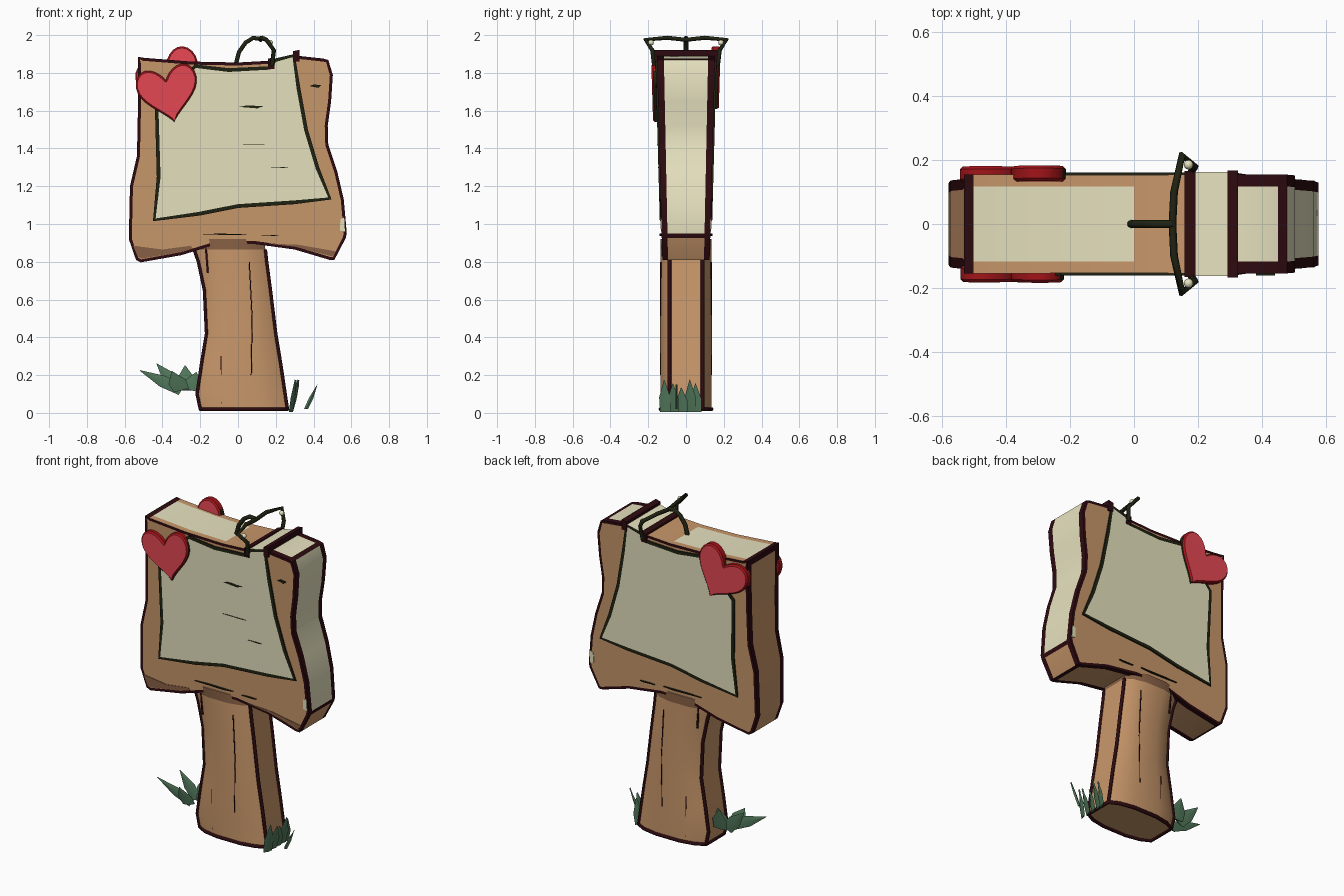
import bpy, bmesh, math
from mathutils import Vector

if "Cube" in bpy.data.objects:
    bpy.data.objects.remove(bpy.data.objects["Cube"])


def material(name, *rgb):
    m = bpy.data.materials.new(name)
    m.use_nodes = True
    m.diffuse_color = (*rgb, 1)
    m.node_tree.nodes["Principled BSDF"].inputs["Base Color"].default_value = (*rgb, 1)
    return m


WOOD = material("wood brown", .58, .31, .145)
DARK_WOOD = material("underside brown", .25, .12, .06)
CREAM = material("parchment cream", .81, .77, .53)
MAROON = material("dark maroon", .026, .003, .005)
OLIVE = material("dark olive", .014, .016, .006)
RED = material("heart red", .8, .065, .09)
CRIMSON = material("heart edge crimson", .36, .007, .01)
GREEN = material("grass green", .085, .19, .105)


def activate(ob):
    bpy.context.collection.objects.link(ob)
    bpy.ops.object.select_all(action='DESELECT')
    ob.select_set(True)
    bpy.context.view_layer.objects.active = ob


def finish(name, bm, mats, angle=35):
    bmesh.ops.recalc_face_normals(bm, faces=bm.faces)
    mesh = bpy.data.meshes.new(name)
    bm.to_mesh(mesh)
    bm.free()
    for m in mats:
        mesh.materials.append(m)
    activate(bpy.data.objects.new(name, mesh))
    bpy.ops.object.shade_smooth_by_angle(angle=math.radians(angle))


def loft(bm, rings):
    """Join closed rings of points; return the strips of side faces and two caps."""
    vs = [[bm.verts.new(p) for p in ring] for ring in rings]
    n = len(vs[0])
    strips = [[bm.faces.new((a[i], a[(i + 1) % n], b[(i + 1) % n], b[i])) for i in range(n)]
              for a, b in zip(vs, vs[1:])]
    return strips, [bm.faces.new(vs[0]), bm.faces.new(vs[-1])]


def depth(z):
    # The board is slightly thicker towards its top
    return .125 + .027 * (z - .8)


def slab(name, outline, layers, mats, extra=0, rim=0, lift=0, pick=lambda *a: 0):
    """Extrude an x-z outline through the depth layers and rim both caps."""
    bm = bmesh.new()
    strips, caps = loft(bm, [[(x, s * (depth(z) + extra), z) for x, z in outline] for s in layers])
    for k, strip in enumerate(strips):
        for i, face in enumerate(strip):
            p, q = Vector(outline[i]), Vector(outline[(i + 1) % len(outline)])
            d = q - p
            face.material_index = pick(k, (p + q) / 2, d.length, Vector((-d.y, d.x)).normalized())
    bmesh.ops.recalc_face_normals(bm, faces=bm.faces)
    if rim:
        for cap in caps:
            ring = bmesh.ops.inset_region(bm, faces=[cap], thickness=rim, depth=lift)["faces"]
            for face in ring:
                face.material_index = 1
    finish(name, bm, mats)


def tube(name, points, radius, mat, closed=False):
    cu = bpy.data.curves.new(name, 'CURVE')
    cu.dimensions = '3D'
    cu.bevel_depth, cu.bevel_resolution = radius, 1
    cu.use_fill_caps = True
    sp = cu.splines.new('POLY')
    sp.points.add(len(points) - 1)
    for pt, co in zip(sp.points, points):
        pt.co = (*co, 1)
    sp.use_cyclic_u = closed
    cu.materials.append(mat)
    activate(bpy.data.objects.new(name, cu))
    bpy.ops.object.convert(target='MESH')


# Board: short outline segments and the outer strips of the sides are dark edging
board = [(-.53, 1.85), (-.53, 1.885), (-.5, 1.88), (-.25, 1.86), (0, 1.855), (.18, 1.865),
         (.32, 1.89), (.45, 1.876), (.478, 1.868), (.502, 1.79), (.493, 1.65), (.475, 1.52),
         (.478, 1.42), (.525, 1.28), (.56, 1.13), (.576, .95), (.57, .925), (.51, .81),
         (.485, .81), (.3, .865), (.08, .895), (-.12, .89), (-.3, .835), (-.515, .797),
         (-.54, .81), (-.578, .92), (-.572, 1.2), (-.535, 1.36), (-.53, 1.6)]


def board_side(strip, mid, length, normal):
    if length < .036:
        return 1
    if normal.y > .7:
        if strip != 1:
            return 0 if mid.x < .2 else 1
        return 0 if 0 < mid.x < .18 else 2
    if strip != 1:
        return 1
    return 2 if normal.x > .5 and mid.y > .93 else 0


slab("board", board, (-1, -.76, .76, 1), [WOOD, MAROON, CREAM], rim=.016, pick=board_side)

# Darker lower edge of the board's front
slab("board_lower_left", [(-.555, .885), (-.4, .865), (-.25, .885), (-.24, .87), (-.31, .85),
                          (-.51, .817), (-.53, .825)], (-1, -.95), [DARK_WOOD], extra=.003)
slab("board_lower_right", [(.15, .897), (.32, .89), (.52, .855), (.5, .828), (.3, .88)],
     (-1, -.95), [DARK_WOOD], extra=.003)

# Parchment draped over the top of the board
sheet = [(-.23, 1.845), (-.05, 1.825), (.16, 1.835), (.19, 1.875), (.3, 1.9), (.33, 1.72),
         (.37, 1.5), (.43, 1.3), (.495, 1.13), (.3, 1.105), (0, 1.085), (-.2, 1.045),
         (-.45, 1.015), (-.43, 1.25), (-.44, 1.62)]
slab("parchment", sheet, (-1, 1), [CREAM, OLIVE], extra=.008, rim=.02,
     pick=lambda k, mid, length, n: 0 if mid.y > 1.88 else 1)

# Dark bands across the top where the parchment folds over
for label, x, z in (("inner", .175, 1.86), ("outer", .308, 1.9)):
    slab(label + "_band", [(x - .017, z - .04), (x - .017, z + .015), (x + .017, z + .022),
                           (x + .017, z - .04)], (-1, 1), [MAROON], extra=.012)

# Cracks: on the front of the parchment, and on both faces of the board
for i, (x, z, w, t, back) in enumerate([(.07, 1.62, .065, .008, -.95), (.08, 1.42, .08, .002, -.95),
                                        (.22, 1.3, .05, .003, -.95), (.41, 1.73, .03, .009, -.95),
                                        (-.07, .945, .13, .004, 1), (.17, .94, .05, .003, 1)]):
    slab("crack_%d" % i, [(x - w, z), (x - w / 3, z + t), (x + w, z + t / 2), (x + w / 2, z - t)],
         (-1, back), [OLIVE], extra=.011)

# Pale chip near the lower corner
slab("chip", [(.54, .965), (.542, 1.025), (.562, 1.035), (.566, .96)], (-1, 1), [CREAM], extra=.004)


# Hearts, one on each face, with the edge facing the parchment outlined dark
def heart(name, cx, cz, size, tilt, layers):
    pts = []
    for i in range(40):
        t = 2 * math.pi * i / 40
        x = math.copysign(16 * abs(math.sin(t)) ** 2.3, math.sin(t)) * size
        z = (13 * math.cos(t) - 5 * math.cos(2 * t) - 2 * math.cos(3 * t) - math.cos(4 * t)) * size
        c, s = math.cos(tilt), math.sin(tilt)
        pts.append((cx + x * c - z * s, cz + x * s + z * c))
    slab(name, pts, layers, [RED, CRIMSON, OLIVE], rim=.009, lift=.009,
         pick=lambda k, mid, length, n: 2 if n.x > .5 and n.y < .5 else 1)


heart("front_heart", -.372, 1.71, .0102, .2, (-1.14, -.92))
heart("back_heart", -.36, 1.775, .0108, .45, (.92, 1.12))

# Post: bowed front and back with flat ends, leaning to one side, darker under the board
half = [(1, .65), (.75, .87), (.35, 1), (-.35, 1), (-.75, .87), (-1, .65)]
section = half + [(x, -y) for x, y in reversed(half)]
levels = [(.02, -.2, .262), (.1, -.217, .25), (.25, -.195, .228), (.42, -.167, .2),
          (.65, -.178, .172), (.8, -.21, .152), (.865, -.232, .145), (.92, -.25, .138)]
rings = [[((a + b) / 2 + u * (b - a) / 2, v * .135, z) for u, v in section] for z, a, b in levels]
bm = bmesh.new()
for face in loft(bm, rings)[0][-1]:
    face.material_index = 1
finish("post", bm, [WOOD, DARK_WOOD], 40)
for i in (0, 5, 6, 11):
    tube("post_edge_%d" % i, [ring[i] for ring in rings[:-1]], .01, MAROON)
tube("post_base_edge", rings[0], .011, MAROON, True)
for side in (-1, 1):
    tube("post_crack_long", [(.07, side * .134, .2), (.075, side * .134, .5), (.06, side * .134, .8)],
         .003, MAROON)
    tube("post_crack_short", [(-.085, side * .126, .05), (-.09, side * .126, .3)], .004, MAROON)
    tube("post_crack_top", [(-.16, side * .118, .74), (-.17, side * .118, .87)], .006, MAROON)

# Wire hanger: a bent stem carrying a crossbar hooked over both sides
arm = [(.18, .168, 1.84), (.19, .178, 1.92), (.15, .215, 1.975), (.125, .1, 1.986)]
tube("hanger_bar", arm + [(.12, 0, 1.975)] + [(x, -y, z) for x, y, z in reversed(arm)], .012, OLIVE)
tube("hanger_stem", [(-.01, 0, 1.85), (.005, 0, 1.91), (.04, 0, 1.96), (.08, 0, 1.985),
                     (.12, 0, 1.98)], .013, OLIVE)
for side in (-1, 1):
    bm = bmesh.new()
    bmesh.ops.create_icosphere(bm, subdivisions=2, radius=.015)
    bmesh.ops.translate(bm, verts=bm.verts, vec=(.17, side * .185, 1.96))
    finish("hanger_bead", bm, [CREAM], 60)


# Grass: thin pointed blades
def blades(name, specs):
    bm = bmesh.new()
    for base, tip, width in specs:
        base, tip, width = Vector(base), Vector(tip), Vector(width)
        thin = width.cross(tip - base).normalized() * .005
        mid = base.lerp(tip, .45)
        loft(bm, [[p + width * k, p + thin, p - width * k, p - thin]
                  for p, k in ((base, .9), (mid, 1), (tip, .05))])
    finish(name, bm, [GREEN], 20)


blades("left_grass", [((x0, y, .12), (x, y * 1.5, z), w) for x0, x, y, z, w in (
    (-.3, -.52, -.03, .225, (.015, 0, .028)), (-.3, -.43, .03, .26, (.035, 0, .02)),
    (-.3, -.35, -.05, .22, (.045, 0, .012)), (-.27, -.28, .05, .25, (.05, 0, 0)),
    (-.25, -.22, 0, .215, (.045, 0, -.01)))])
blades("right_grass", [((.28, y, .005), (.305 + .015 * (i % 2), y - .005, .175 - .02 * (i % 3)),
                        (.012, .03, 0)) for i, y in enumerate((-.11, -.065, -.02, .025, .055))])
blades("stray_blade", [((.36, -.05, .02), (.42, -.05, .15), (.012, 0, 0))])
